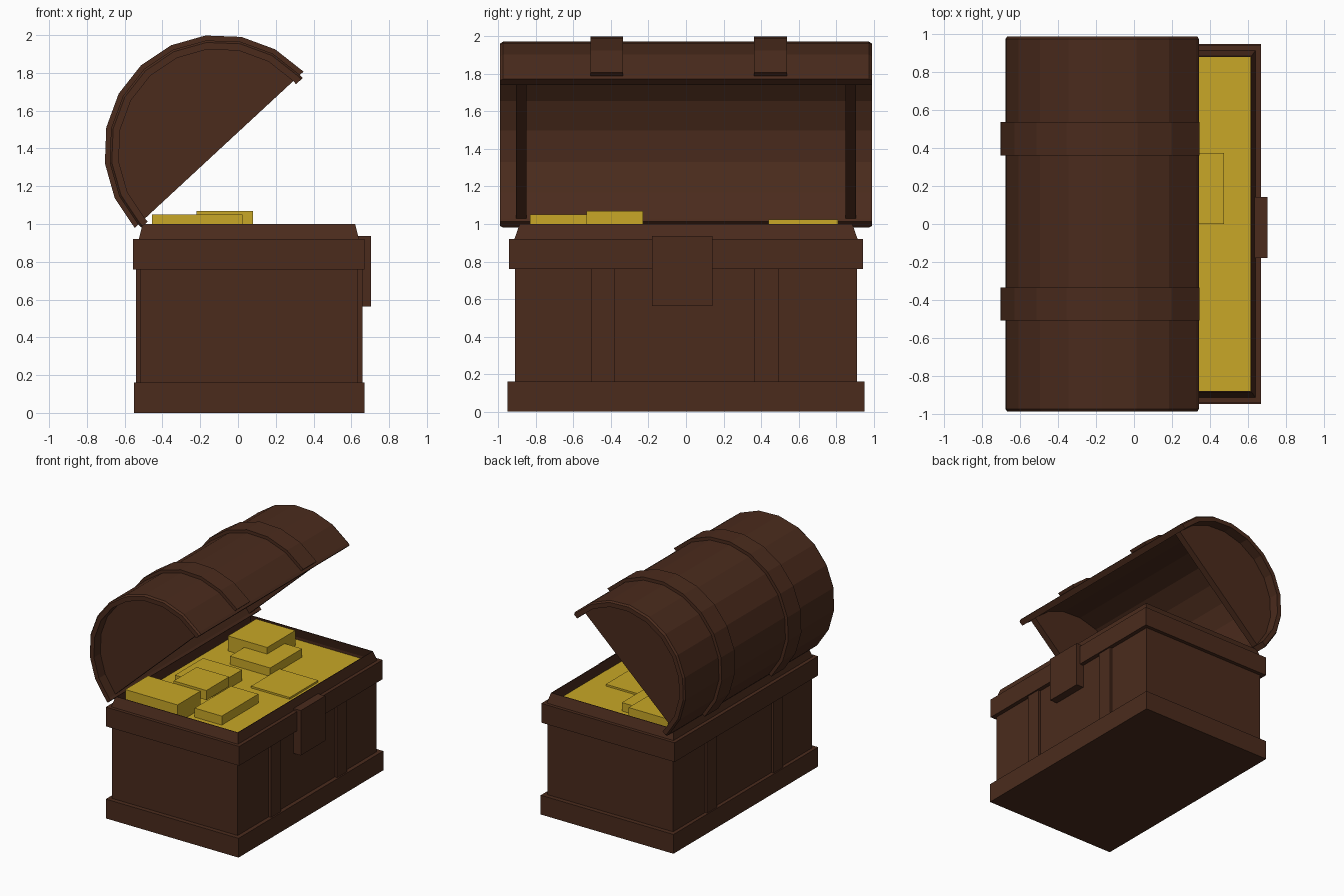
import bpy, bmesh, math

if "Cube" in bpy.data.objects:
    bpy.data.objects.remove(bpy.data.objects["Cube"])

def material(name, rgb):
    m = bpy.data.materials.new(name)
    m.diffuse_color = (*rgb, 1)
    m.use_nodes = True
    m.node_tree.nodes["Principled BSDF"].inputs["Base Color"].default_value = m.diffuse_color
    return m

WOOD = material("dark_wood", (0.069, 0.024, 0.012))
GOLD = material("gold", (0.58, 0.39, 0.02))

def loft(name, sections, mat, caps=True):
    """Skin a list of equal-length closed loops."""
    bm = bmesh.new()
    rings = [[bm.verts.new(p) for p in s] for s in sections]
    n = len(rings[0])
    for a, b in zip(rings, rings[1:]):
        for i in range(n):
            j = (i + 1) % n
            bm.faces.new((a[i], a[j], b[j], b[i]))
    if caps:
        bm.faces.new(rings[0])
        bm.faces.new(rings[-1])
    bmesh.ops.recalc_face_normals(bm, faces=bm.faces)
    me = bpy.data.meshes.new(name)
    bm.to_mesh(me)
    bm.free()
    me.materials.append(mat)
    ob = bpy.data.objects.new(name, me)
    bpy.context.collection.objects.link(ob)
    return ob

def rect(x0, x1, y0, y1, z):
    return [(x0, y0, z), (x1, y0, z), (x1, y1, z), (x0, y1, z)]

def box(name, x0, x1, y0, y1, z0, z1, mat=WOOD):
    return loft(name, [rect(x0, x1, y0, y1, z0), rect(x0, x1, y0, y1, z1)], mat)

# Chest body, plinth and side straps
box("plinth", -0.55, 0.67, -0.95, 0.95, 0, 0.16)
box("body", -0.52, 0.636, -0.912, 0.912, 0.16, 0.78)
for tag, y0, y1 in (("left", -0.505, -0.378), ("right", 0.362, 0.493)):
    box("front_strap_" + tag, 0.63, 0.658, y0, y1, 0.15, 0.77)
    box("back_strap_" + tag, -0.54, -0.51, y0, y1, 0.15, 0.77)

# Rim with thin lip leaning inward
rim = [(-0.52, 0.635, 0.91, 0.76), (-0.555, 0.67, 0.942, 0.76),
       (-0.555, 0.67, 0.942, 0.92), (-0.525, 0.64, 0.914, 0.92),
       (-0.505, 0.62, 0.886, 1.0), (-0.50, 0.615, 0.881, 1.0),
       (-0.518, 0.633, 0.906, 0.92), (-0.518, 0.633, 0.906, 0.77)]
loft("rim", [rect(a, b, -y, y, z) for a, b, y, z in rim], WOOD, caps=False)

# Latch plate
box("latch", 0.63, 0.703, -0.18, 0.142, 0.563, 0.936)

# Treasure: gold fill and loose bars
box("gold_fill", -0.518, 0.632, -0.905, 0.905, 0.78, 0.90, GOLD)
bars = [(-0.455, 0.025, -0.83, -0.53, 1.05), (-0.22, 0.08, -0.53, -0.23, 1.07),
        (-0.37, -0.01, -0.30, 0.07, 0.99), (0.07, 0.32, -0.67, -0.19, 0.975),
        (0.12, 0.475, 0.0, 0.375, 0.915), (-0.25, 0.12, 0.25, 0.67, 0.97),
        (-0.40, -0.04, 0.44, 0.81, 1.025)]
for i, (x0, x1, y0, y1, z) in enumerate(bars):
    box(f"gold_bar_{i + 1}", x0, x1, y0, y1, 0.99 if i == 1 else 0.89, z, GOLD)

# Open lid: half cylinder of 10 sides, tilted about its axis
CX, CZ, TILT = -0.10, 1.393, math.radians(42.8)

def lid_point(u, n, y):
    c, s = math.cos(TILT), math.sin(TILT)
    return (CX + u * c - n * s, y, CZ + u * s + n * c)

def arc(r, y, drop=0.0):
    pts = [(r * math.cos(k * math.pi / 10), r * math.sin(k * math.pi / 10)) for k in range(11)]
    if drop:
        pts = [(r, -drop)] + pts + [(-r, -drop)]
    return [lid_point(u, n, y) for u, n in pts]

def arch(name, stations, inner, drop=0.0):
    """Curved strip; stations are (y, outer radius)."""
    return loft(name, [arc(r, y, drop) + arc(inner, y, drop)[::-1] for y, r in stations], WOOD)

arch("lid_shell", [(-0.99, 0.572), (-0.975, 0.583), (0.975, 0.583), (0.99, 0.572)], 0.535, 0.022)
for tag, y0, y1 in (("left", -0.508, -0.336), ("right", 0.362, 0.537)):
    arch("lid_band_" + tag, [(y0, 0.609), (y1, 0.609)], 0.575)

# Half-round end panels, recessed inside the lid
for tag, s in (("left", -1), ("right", 1)):
    loft("lid_end_" + tag, [arc(0.54, s * 0.85), arc(0.54, s * 0.905)], WOOD)
